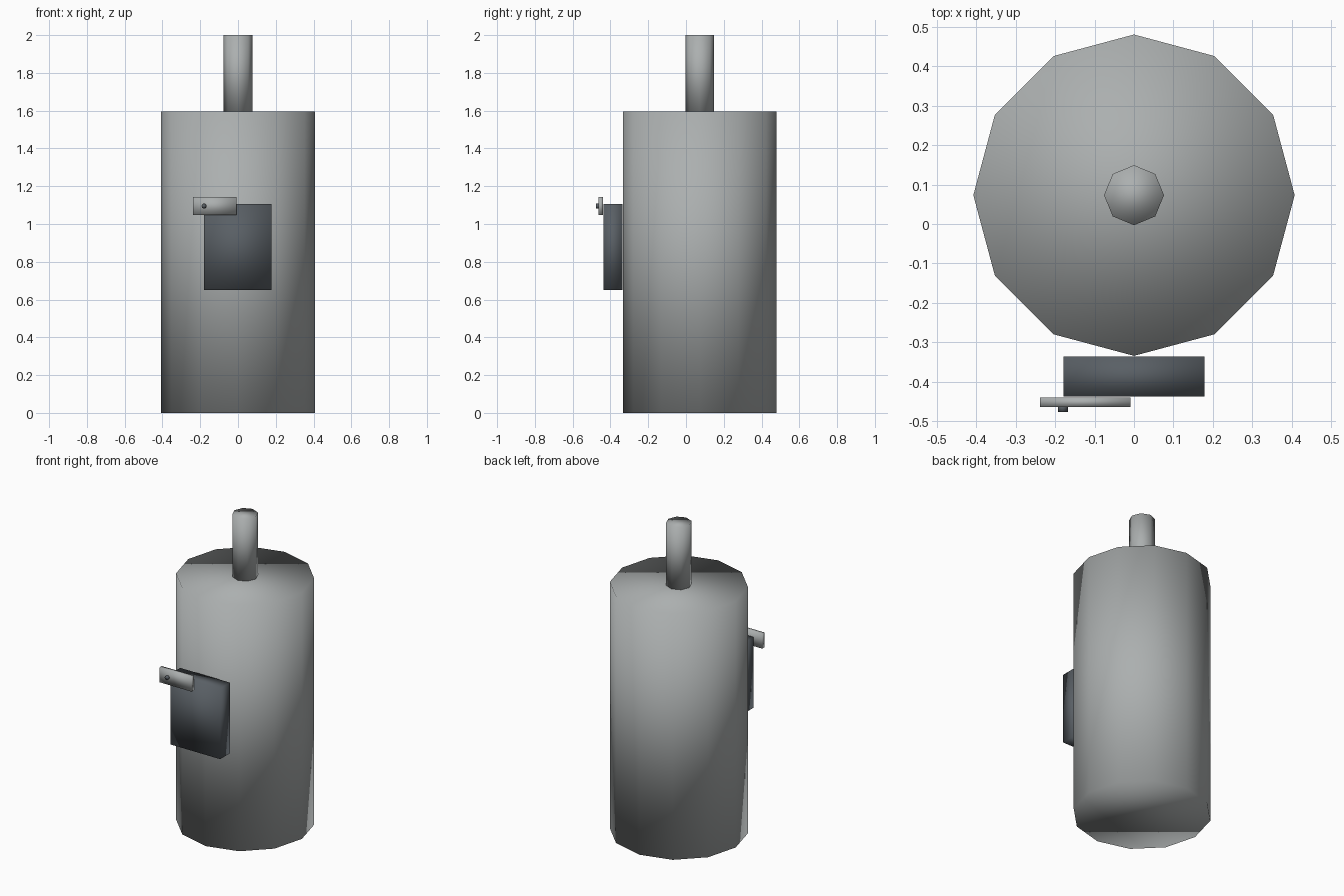
import bpy
import math

cube = bpy.data.objects.get("Cube")
if cube:
    bpy.data.objects.remove(cube, do_unlink=True)


def material(name, r, g, b):
    mat = bpy.data.materials.new(name)
    mat.use_nodes = True
    mat.diffuse_color = (r, g, b, 1)
    mat.node_tree.nodes["Principled BSDF"].inputs["Base Color"].default_value = (r, g, b, 1)
    return mat


def finish(name, mat):
    # Soft shading runs across every edge of these low-poly parts
    obj = bpy.context.object
    obj.name = obj.data.name = name
    obj.data.materials.append(mat)
    bpy.ops.object.transform_apply(location=False, rotation=True, scale=True)
    bpy.ops.object.shade_smooth()
    return obj


def cylinder(name, mat, sides, radius, length, center, tilt=0):
    bpy.ops.mesh.primitive_cylinder_add(
        vertices=sides, radius=radius, depth=length,
        location=center, rotation=(tilt, 0, 0))
    return finish(name, mat)


def box(name, mat, low, high):
    bpy.ops.mesh.primitive_cube_add(
        size=1, location=[(a + b) / 2 for a, b in zip(low, high)])
    bpy.context.object.scale = [b - a for a, b in zip(low, high)]
    return finish(name, mat)


steel = material("steel grey", 0.41, 0.43, 0.43)
dark = material("dark slate", 0.10, 0.115, 0.13)

# Drum and the post on top of it, sharing one axis
axis_y = 0.073
cylinder("drum", steel, 12, 0.407, 1.595, (0, axis_y, 0.7975))
cylinder("top_post", steel, 8, 0.076, 0.405, (0, axis_y, 1.7975))

# Front control box with its latch plate and pivot pin
box("control_box", dark, (-0.179, -0.437, 0.65), (0.178, -0.336, 1.107))
box("latch_plate", steel, (-0.238, -0.463, 1.047), (-0.009, -0.44, 1.143))
cylinder("latch_pin", dark, 8, 0.013, 0.02, (-0.18, -0.466, 1.095), math.pi / 2)
